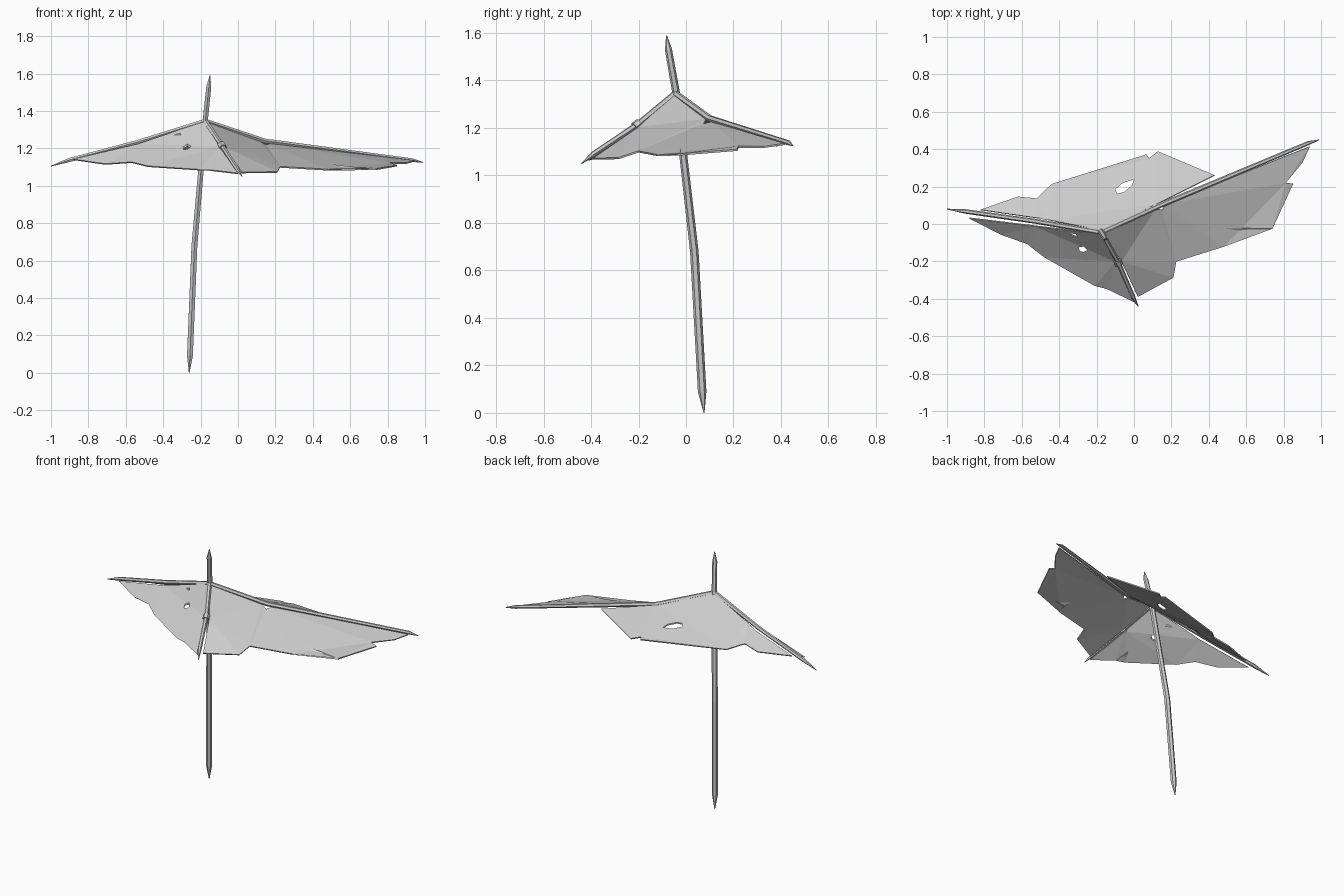
import bpy, bmesh, math
from mathutils import Vector

if "Cube" in bpy.data.objects:
    bpy.data.objects.remove(bpy.data.objects["Cube"])


def finish(name, bm):
    bmesh.ops.recalc_face_normals(bm, faces=bm.faces[:])
    me = bpy.data.meshes.new(name)
    bm.to_mesh(me)
    bm.free()
    ob = bpy.data.objects.new(name, me)
    bpy.context.collection.objects.link(ob)
    return ob


def rod(name, pts, sides=6):
    """Sweep a polygon along points (x, y, z, radius)."""
    bm = bmesh.new()
    P = [Vector(p[:3]) for p in pts]
    rings = []
    for i, p in enumerate(P):
        d = (P[min(i + 1, len(P) - 1)] - P[max(i - 1, 0)]).normalized()
        ref = Vector((1, 0, 0)) if abs(d.z) > 0.8 else Vector((0, 0, 1))
        a = d.cross(ref).normalized()
        b = d.cross(a)
        r = pts[i][3]
        rings.append([bm.verts.new(p + r * (math.cos(t) * a + math.sin(t) * b))
                      for t in (2 * math.pi * k / sides for k in range(sides))])
    for r0, r1 in zip(rings, rings[1:]):
        for k in range(sides):
            j = (k + 1) % sides
            bm.faces.new((r0[k], r0[j], r1[j], r1[k]))
    bm.faces.new(rings[0])
    bm.faces.new(rings[-1])
    return finish(name, bm)


def cloth(name, apex, rim, holes=()):
    """Ragged panel: a triangle at the apex, then the torn skirt below it."""
    bm = bmesh.new()
    a = bm.verts.new(apex)
    v = [bm.verts.new(p) for p in rim]
    bm.faces.new((a, v[0], v[-1]))
    bm.faces.new(v)
    bmesh.ops.triangulate(bm, faces=bm.faces[:])
    ob = finish(name, bm)
    sol = ob.modifiers.new("thickness", "SOLIDIFY")
    sol.thickness = 0.008
    sol.offset = 0
    for i, h in enumerate(holes):
        cb = bmesh.new()
        f = cb.faces.new([cb.verts.new((x, y, 1.0)) for x, y in h])
        g = bmesh.ops.extrude_face_region(cb, geom=[f])["geom"]
        bmesh.ops.translate(cb, vec=(0, 0, 0.6),
                            verts=[e for e in g if isinstance(e, bmesh.types.BMVert)])
        cut = finish(name + "_hole_cutter_%d" % i, cb)
        cut.hide_render = True
        cut.hide_viewport = False
        cut.display_type = "WIRE"
        m = ob.modifiers.new("hole", "BOOLEAN")
        m.operation = "DIFFERENCE"
        m.object = cut
        m.solver = "EXACT"
    return ob


# Bent centre pole, sharpened at both ends
rod("pole", [(-.261, .076, 0, .002), (-.257, .068, .09, .018), (-.233, .035, .68, .018),
             (-.175, -.042, 1.35, .016), (-.156, -.074, 1.53, .015), (-.15, -.082, 1.59, .002)])

# Three drooping ribs from the apex
A = (-.175, -.045, 1.345, .014)
rod("left_rib", [A, (-.53, .015, 1.235, .013), (-.9, .067, 1.138, .012), (-1, .08, 1.105, .002)])
rod("right_rib", [A, (.14, .1, 1.24, .014), (.93, .432, 1.137, .011), (.99, .45, 1.125, .002)])
rod("front_rib", [A, (-.085, -.205, 1.213, .013), (-.005, -.39, 1.09, .012), (.022, -.44, 1.05, .002)])
# Binding around the front rib
rod("rib_binding", [(-.09, -.195, 1.221, .021), (-.08, -.217, 1.204, .021)])

# Torn cloth panels
cloth("right_cloth", (-.168, -.05, 1.338),
      [(-.068, -.2, 1.2), (.02, -.388, 1.07), (.21, -.285, 1.072), (.225, -.2, 1.1),
       (.48, -.12, 1.085), (.512, -.045, 1.09), (.48, -.022, 1.115), (.74, -.025, 1.088),
       (.85, .215, 1.107), (.81, .22, 1.12), (.9, .33, 1.12), (.94, .415, 1.132),
       (.17, .108, 1.222), (.15, .075, 1.215), (.115, .085, 1.235)])
cloth("front_cloth", (-.178, -.052, 1.342),
      [(-.53, -.01, 1.222), (-.88, .032, 1.14), (-.71, -.055, 1.115), (-.57, -.105, 1.125),
       (-.48, -.175, 1.103), (-.21, -.328, 1.085), (-.175, -.268, 1.12), (-.145, -.345, 1.082),
       (0, -.415, 1.065), (-.098, -.2, 1.205)],
      [[(-.295, -.125), (-.27, -.12), (-.25, -.14), (-.27, -.15), (-.29, -.145)],
       [(-.34, -.05), (-.31, -.055), (-.305, -.066), (-.325, -.058)]])
cloth("back_cloth", (-.178, -.035, 1.342),
      [(.12, .105, 1.24), (.43, .26, 1.19), (.128, .387, 1.125), (.08, .35, 1.135),
       (.068, .372, 1.13), (-.44, .212, 1.14), (-.52, .135, 1.17), (-.62, .145, 1.147),
       (-.82, .075, 1.147), (-.52, .032, 1.22), (-.44, .048, 1.235), (-.46, .022, 1.25)],
      [[(-.1, .185), (-.06, .22), (0, .238), (-.012, .205), (-.055, .17), (-.09, .163)]])
